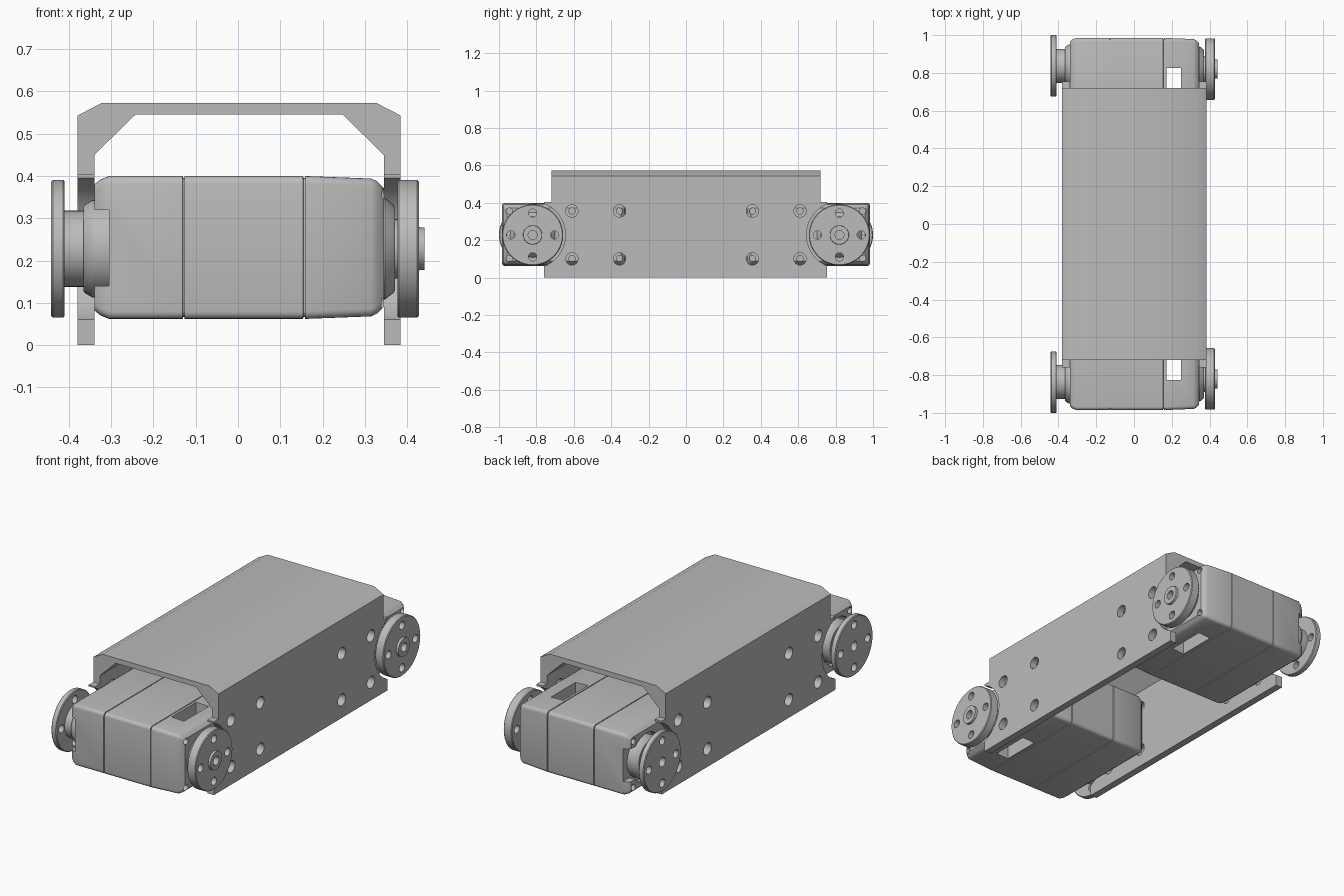
import bpy, bmesh, math

cube = bpy.data.objects.get("Cube")
if cube:
    bpy.data.objects.remove(cube, do_unlink=True)

grey = bpy.data.materials.new("plain grey")
grey.use_nodes = True
grey.diffuse_color = (0.5, 0.5, 0.5, 1)
grey.node_tree.nodes["Principled BSDF"].inputs["Base Color"].default_value = (0.5, 0.5, 0.5, 1)

AXLE_Z = 0.228
HORN_R = 0.163


def add_loft(bm, sections):
    """Skin a list of closed loops and cap both ends."""
    rings = [[bm.verts.new(p) for p in loop] for loop in sections]
    for a, b in zip(rings, rings[1:]):
        for i in range(len(a)):
            j = (i + 1) % len(a)
            bm.faces.new((a[i], a[j], b[j], b[i]))
    bm.faces.new(rings[0])
    bm.faces.new(rings[-1])


def circle(x, y, z, r, n=40):
    return [(x, y + r * math.cos(math.tau * i / n), z + r * math.sin(math.tau * i / n))
            for i in range(n)]


def rounded_rect(x, y0, y1, z0, z1, r, steps=4):
    pts = []
    for k, (y, z) in enumerate([(y1 - r, z1 - r), (y0 + r, z1 - r),
                                (y0 + r, z0 + r), (y1 - r, z0 + r)]):
        for i in range(steps + 1):
            a = (k + i / steps) * math.pi / 2
            pts.append((x, y + r * math.cos(a), z + r * math.sin(a)))
    return pts


def add_box(bm, x0, x1, y0, y1, z0, z1):
    add_loft(bm, [[(x, y0, z0), (x, y1, z0), (x, y1, z1), (x, y0, z1)] for x in (x0, x1)])


def add_rod(bm, x0, x1, y, z, r, n=24):
    add_loft(bm, [circle(x0, y, z, r, n), circle(x1, y, z, r, n)])


def make_object(name, bm):
    bmesh.ops.recalc_face_normals(bm, faces=bm.faces)
    me = bpy.data.meshes.new(name)
    bm.to_mesh(me)
    bm.free()
    me.materials.append(grey)
    ob = bpy.data.objects.new(name, me)
    bpy.context.collection.objects.link(ob)
    return ob


def cut(ob, bm):
    """Subtract the cutter mesh, bake the result and drop the cutter."""
    cutter = make_object("cutter", bm)
    cutter.hide_render = True
    mod = ob.modifiers.new("cut", "BOOLEAN")
    mod.object, mod.operation, mod.solver, mod.use_self = cutter, "DIFFERENCE", "EXACT", True
    dg = bpy.context.evaluated_depsgraph_get()
    me = bpy.data.meshes.new_from_object(ob.evaluated_get(dg))
    ob.modifiers.clear()
    ob.data = me
    bpy.data.objects.remove(cutter, do_unlink=True)


def finish(ob, angle=30):
    ob.data.polygons.foreach_set("use_smooth", [True] * len(ob.data.polygons))
    ob.data.set_sharp_from_angle(angle=math.radians(angle))


# Channel bracket: folded profile run along y
outer = [(-0.38, 0), (-0.38, 0.543), (-0.322, 0.573), (0.327, 0.573), (0.385, 0.543), (0.385, 0)]
inner = [(0.345, 0), (0.345, 0.45), (0.248, 0.545), (-0.243, 0.545), (-0.34, 0.45), (-0.34, 0)]
bm = bmesh.new()
add_loft(bm, [[(x, y, z) for x, z in outer + inner] for y in (-0.76, 0.755)])
bracket = make_object("channel_bracket", bm)

# Bracket end steps, round clearances for the horns, and screw holes
bm = bmesh.new()
for s in (-1, 1):
    add_box(bm, -0.5, 0.5, s * 0.72, s * 0.9, 0.405, 0.7)
    add_rod(bm, -0.49, 0.49, s * 0.825, AXLE_Z, 0.18, 64)
    for y in (0.61, 0.355):
        for z in (0.1, 0.356):
            add_rod(bm, -0.48, -0.3, s * y, z, 0.033)
            add_rod(bm, 0.3, 0.48, s * y, z, 0.033)
cut(bracket, bm)
finish(bracket)


def horn(name, y, rings, bore):
    """Turned disc with a centre bore and four holes around it."""
    bm = bmesh.new()
    add_loft(bm, [circle(x, y, AXLE_Z, r, 64) for x, r in rings])
    ob = make_object(name, bm)
    side = 1 if rings[0][0] > 0 else -1
    bm = bmesh.new()
    add_rod(bm, side * 0.405, side * 0.5, y, AXLE_Z, bore)
    for k in range(4):
        a = k * math.pi / 2
        add_rod(bm, side * 0.36, side * 0.5, y + 0.117 * math.cos(a),
                AXLE_Z + 0.117 * math.sin(a), 0.022)
    cut(ob, bm)
    finish(ob)


def servo(label, s):
    # Body: rounded box lofted along x, with two seam grooves and tapered ends
    stations = [(-0.34, 0.02), (-0.325, 0.008), (-0.305, 0), (-0.131, 0), (-0.13, 0.005),
                (-0.127, 0.005), (-0.126, 0), (0.154, 0), (0.155, 0.005), (0.158, 0.005),
                (0.159, 0), (0.315, 0.006), (0.33, 0.013), (0.345, 0.028)]
    bm = bmesh.new()
    add_loft(bm, [[(x, s * y, z) for x, y, z in
                   rounded_rect(x, 0.32 + d, 0.985 - d, 0.062 + d, 0.4 - d, 0.018)]
                  for x, d in stations])
    body = make_object(label + "_servo_body", bm)

    # Cable slot, recess around the drive hub, and screw sockets
    bm = bmesh.new()
    add_box(bm, 0.172, 0.248, s * 0.61, s * 0.825, 0, 0.5)
    add_box(bm, -0.4, -0.305, s * 0.83, s * 1.1, 0.14, 0.32)
    add_rod(bm, -0.41, -0.305, s * 0.835, AXLE_Z, 0.13, 48)
    for y in (0.945, 0.61, 0.355):
        for z in (0.102, 0.356):
            add_rod(bm, -0.42, -0.315, s * y, z, 0.017, 16)
            add_rod(bm, 0.31, 0.4, s * y, z, 0.017, 16)
    cut(body, bm)
    finish(body)

    # Raised bearing seats on both ends
    for side, y, rings in (("right", 0.835, [(-0.29, 0.115), (-0.345, 0.115), (-0.362, 0.105),
                                             (-0.366, 0.1)]),
                           ("left", 0.82, [(0.33, 0.12), (0.348, 0.12), (0.367, 0.105),
                                           (0.371, 0.1)])):
        bm = bmesh.new()
        add_loft(bm, [circle(x, s * y, AXLE_Z, r) for x, r in rings])
        finish(make_object(label + "_" + side + "_bearing_seat", bm))

    # Drive horn with a thick hub, and idler horn with a small boss
    horn(label + "_drive_horn", s * 0.837,
         [(-0.36, 0.09), (-0.41, 0.09), (-0.41, HORN_R - 0.004), (-0.414, HORN_R),
          (-0.438, HORN_R), (-0.442, HORN_R - 0.004)], 0.026)
    horn(label + "_idler_horn", s * 0.82,
         [(0.36, 0.07), (0.377, 0.07), (0.377, HORN_R - 0.004), (0.381, HORN_R),
          (0.424, HORN_R), (0.428, HORN_R - 0.004), (0.428, 0.051), (0.441, 0.05)], 0.024)


servo("front", -1)
servo("back", 1)
